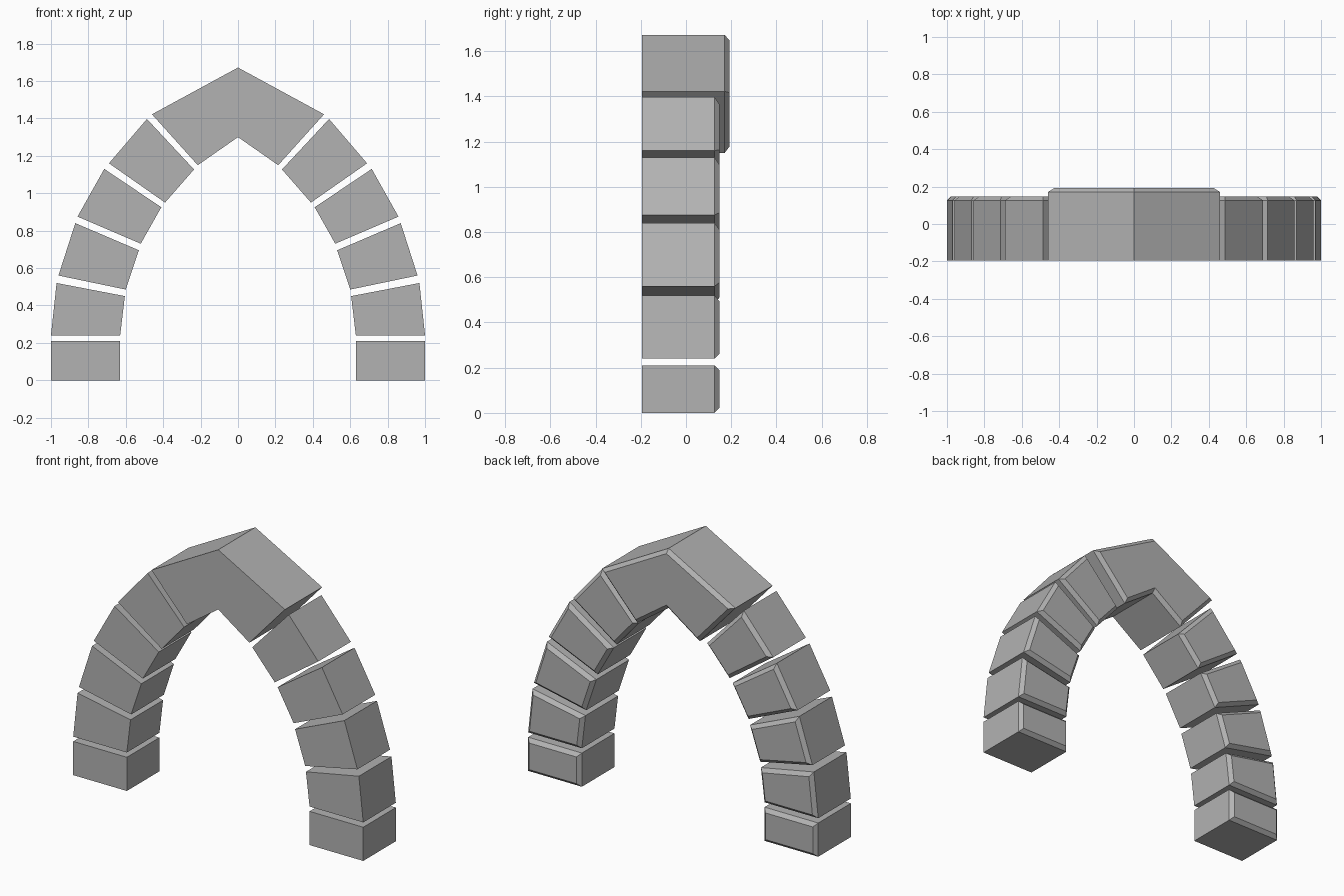
import bpy
import bmesh

cube = bpy.data.objects.get("Cube")
if cube:
    bpy.data.objects.remove(cube, do_unlink=True)

FRONT = -0.195
CHAMFER = 0.022

# One plain stone colour
stone = bpy.data.materials.new("grey_stone")
stone.use_nodes = True
grey = (0.45, 0.45, 0.45, 1)
stone.diffuse_color = grey
stone.node_tree.nodes["Principled BSDF"].inputs["Base Color"].default_value = grey


def add_stone(name, outline, back):
    """Extrude an (x, z) outline from the front and chamfer its back rim."""
    bm = bmesh.new()
    face = bm.faces.new([bm.verts.new((x, FRONT, z)) for x, z in outline])
    extruded = bmesh.ops.extrude_face_region(bm, geom=[face], use_keep_orig=True)
    back_face = next(g for g in extruded["geom"] if isinstance(g, bmesh.types.BMFace))
    for vert in back_face.verts:
        vert.co.y = back - CHAMFER
    bmesh.ops.recalc_face_normals(bm, faces=bm.faces)
    bmesh.ops.inset_region(bm, faces=[back_face], thickness=CHAMFER, use_even_offset=True)
    for vert in back_face.verts:
        vert.co.y = back
    bmesh.ops.recalc_face_normals(bm, faces=bm.faces)
    mesh = bpy.data.meshes.new(name)
    bm.to_mesh(mesh)
    bm.free()
    mesh.materials.append(stone)
    obj = bpy.data.objects.new(name, mesh)
    bpy.context.collection.objects.link(obj)


def mirrored(outline):
    return [(-x, z) for x, z in outline]


# Arch stones of one side, from the ground up: inner, outer, outer, inner corner
arch_stones = {
    "base_stone": [(0.63, 0), (1, 0), (1, 0.21), (0.63, 0.21)],
    "lower_stone": [(0.63, 0.24), (1, 0.24), (0.97, 0.52), (0.605, 0.45)],
    "middle_stone": [(0.6, 0.485), (0.96, 0.56), (0.87, 0.84), (0.53, 0.695)],
    "upper_stone": [(0.52, 0.73), (0.858, 0.875), (0.715, 1.13), (0.41, 0.925)],
    "shoulder_stone": [(0.39, 0.95), (0.69, 1.16), (0.487, 1.397), (0.235, 1.127)],
}
for part, corners in arch_stones.items():
    add_stone("left_" + part, corners, 0.148)
    add_stone("right_" + part, mirrored(corners), 0.148)

# Pointed keystone, deeper than the other stones
side = [(0.215, 1.15), (0.46, 1.422)]
add_stone("keystone", [(0, 1.3), *side, (0, 1.672), *reversed(mirrored(side))], 0.193)
